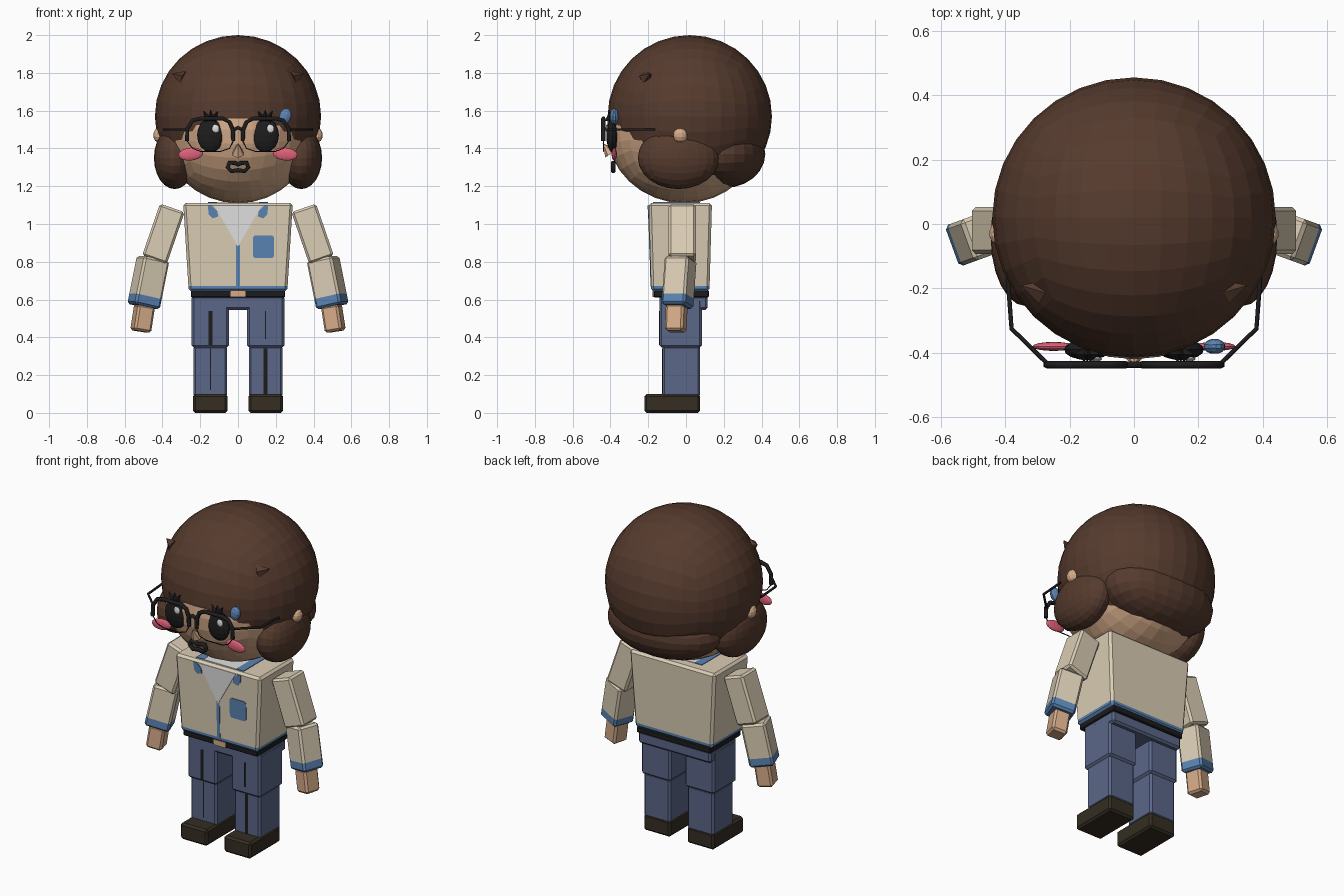
import bpy, bmesh
from math import radians, sin, cos, pi
from mathutils import Vector

default = bpy.data.objects.get("Cube")
if default:
    bpy.data.objects.remove(default, do_unlink=True)


def make_mat(name, *rgb):
    m = bpy.data.materials.new(name)
    m.use_nodes = True
    m.diffuse_color = (*rgb, 1)
    m.node_tree.nodes["Principled BSDF"].inputs["Base Color"].default_value = (*rgb, 1)
    return m


HAIR = make_mat("hair brown", .092, .043, .027)
SKIN = make_mat("skin", .67, .41, .25)
CREAM = make_mat("jacket cream", .70, .61, .46)
WHITE = make_mat("shirt white", .75, .75, .75)
BLUE = make_mat("trim blue", .105, .23, .45)
JEANS = make_mat("denim", .105, .135, .25)
BLACK = make_mat("black", .012, .012, .012)
SHOE = make_mat("shoe brown", .035, .027, .016)
PINK = make_mat("cheek pink", .74, .12, .19)


def finish(name, bm, mats, loc=(0, 0, 0), rot=(0, 0, 0)):
    bmesh.ops.recalc_face_normals(bm, faces=bm.faces)
    me = bpy.data.meshes.new(name)
    bm.to_mesh(me)
    bm.free()
    for m in mats:
        me.materials.append(m)
    ob = bpy.data.objects.new(name, me)
    ob.location, ob.rotation_euler = loc, rot
    bpy.context.collection.objects.link(ob)
    return ob


def ball(name, mat, loc, radii, cells=4, rot=(0, 0, 0)):
    """Ellipsoid made from a subdivided cube pushed onto a sphere."""
    bm = bmesh.new()
    bmesh.ops.create_cube(bm, size=2)
    bmesh.ops.subdivide_edges(bm, edges=bm.edges, cuts=cells - 1, use_grid_fill=True)
    for v in bm.verts:
        d = Vector([sin(c * pi / 4) / cos(c * pi / 4) for c in v.co]).normalized()
        v.co = [a * r for a, r in zip(d, radii)]
    return finish(name, bm, [mat], loc, rot)


def box(name, mat, loc, size, bevel=.012, rot=(0, 0, 0), taper=(1, 1), band=None, band_mat=None):
    """Bevelled box; taper scales the bottom, band recolours a strip at the bottom."""
    bm = bmesh.new()
    bmesh.ops.create_cube(bm, size=1)
    for v in bm.verts:
        if v.co.z < 0:
            v.co.x *= taper[0]
            v.co.y *= taper[1]
        v.co = [a * s for a, s in zip(v.co, size)]
    if bevel:
        bmesh.ops.bevel(bm, geom=bm.edges[:], offset=bevel, segments=1, profile=.5, affect='EDGES')
    mats = [mat]
    if band:
        cut = band - size[2] / 2
        bmesh.ops.bisect_plane(bm, geom=bm.verts[:] + bm.edges[:] + bm.faces[:],
                               plane_co=(0, 0, cut), plane_no=(0, 0, 1))
        for f in bm.faces:
            f.material_index = int(f.calc_center_median().z < cut)
        mats.append(band_mat)
    return finish(name, bm, mats, loc, [radians(a) for a in rot])


def plate(name, mat, outline, front, lift=.004):
    """Thin panel on the front; front(z) gives the y of the surface beneath."""
    bm = bmesh.new()
    layers = [[bm.verts.new((x, front(z) + dy, z)) for x, z in outline] for dy in (-lift, .004)]
    bm.faces.new(layers[0])
    bm.faces.new(layers[1][::-1])
    n = len(outline)
    for i in range(n):
        j = (i + 1) % n
        bm.faces.new((layers[0][i], layers[0][j], layers[1][j], layers[1][i]))
    return finish(name, bm, [mat])


def rect(x0, x1, z0, z1):
    return [(x0, z0), (x1, z0), (x1, z1), (x0, z1)]


def tube(name, mat, points, radius, closed=False):
    cu = bpy.data.curves.new(name, 'CURVE')
    cu.dimensions = '3D'
    cu.bevel_depth, cu.bevel_resolution, cu.use_fill_caps = radius, 1, True
    sp = cu.splines.new('POLY')
    sp.points.add(len(points) - 1)
    for p, co in zip(sp.points, points):
        p.co = (*co, 1)
    sp.use_cyclic_u = closed
    tmp = bpy.data.objects.new(name + "_path", cu)
    me = bpy.data.meshes.new_from_object(tmp)
    bpy.data.objects.remove(tmp)
    me.materials.clear()
    me.materials.append(mat)
    ob = bpy.data.objects.new(name, me)
    bpy.context.collection.objects.link(ob)
    return ob


def cone(name, mat, loc, direction, radius, depth, sides=5):
    bm = bmesh.new()
    bmesh.ops.create_cone(bm, cap_ends=True, segments=sides, radius1=radius, radius2=0, depth=depth)
    return finish(name, bm, [mat], loc, Vector(direction).to_track_quat('Z', 'Y').to_euler())


# Head and hair
ball("head", SKIN, (0, -.01, 1.5), (.40, .41, .39), 8)
ball("hair_cap", HAIR, (0, .02, 1.57), (.44, .435, .43), 8)
ball("hair_back", HAIR, (0, .2, 1.37), (.36, .22, .18), 6)
cone("nose", SKIN, (0, -.42, 1.40), (0, -.6, .8), .035, .07, 6)
mouth = [(-.055, 1.30), (-.045, 1.325), (-.015, 1.322), (0, 1.315), (.015, 1.322), (.045, 1.325),
         (.055, 1.30), (.035, 1.28), (0, 1.285), (-.035, 1.28)]
tube("moustache", BLACK, [(x, -.385, z) for x, z in mouth], .013, True)
ball("hair_clip", BLUE, (.25, -.38, 1.57), (.033, .024, .045), 3, (0, .3, 0))

# Jacket with hem, collar, shirt, placket and pocket
box("jacket", CREAM, (0, -.03, .877), (.58, .335, .47), .014, taper=(.9, .92), band=.03, band_mat=BLUE)


def chest(z):
    return -.1975 + (1.112 - z) * .0285


plate("shirt_front", WHITE, [(-.125, 1.098), (0, .88), (.125, 1.098)], chest)
plate("placket", BLUE, rect(-.01, .01, .67, .89), chest, .003)
plate("pocket", BLUE, [(.08, .83), (.09, .82), (.18, .82), (.19, .83), (.19, .93), (.18, .94),
                       (.09, .94), (.08, .93)], chest)
box("shirt_top", WHITE, (0, -.05, 1.112), (.22, .25, .006), 0)

# Belt and hips
box("belt", BLACK, (0, -.025, .63), (.5, .295, .036), .005)
box("buckle", SKIN, (0, -.174, .63), (.08, .008, .034), 0)
box("hips", JEANS, (0, -.013, .583), (.49, .255, .075), .012)

for s, side in ((1, "left_"), (-1, "right_")):
    # Side hair, ear and tuft
    ball(side + "hair_lobe", HAIR, (s * .335, -.04, 1.35), (.11, .215, .165), 6)
    ball(side + "ear", SKIN, (s * .415, -.03, 1.47), (.035, .04, .042), 3)
    cone(side + "hair_tuft", HAIR, (s * .32, -.2, 1.785), (s, .3, .4), .04, .07)

    # Eyes, lashes and cheeks
    ball(side + "eye", BLACK, (s * .145, -.39, 1.47), (.072, .032, .09), 4)
    ball(side + "eye_shine", WHITE, (s * .145 + .027, -.419, 1.505), (.02, .007, .022), 3)
    for k in (-1, 0, 1):
        cone(side + "lash", BLACK, (s * .145 + k * .025, -.405, 1.575), (k * .6, 0, 1), .022, .06, 4)
    ball(side + "cheek", PINK, (s * .25, -.38, 1.37), (.066, .014, .034), 4, (0, s * .1, 0))

    # Spectacles: heavy upper rim, fine lower rim, folded temple
    rim = [(.27, 1.44), (.268, 1.505), (.24, 1.548), (.2, 1.558), (.08, 1.558), (.045, 1.54),
           (.028, 1.5), (.025, 1.44)]
    tube(side + "upper_rim", BLACK, [(s * x, -.437, z) for x, z in rim], .012)
    low = [(.27, 1.44), (.24, 1.4), (.2, 1.385), (.09, 1.385), (.045, 1.4), (.025, 1.44)]
    tube(side + "lower_rim", BLACK, [(s * x, -.437, z) for x, z in low], .003)
    tube(side + "temple", BLACK, [(s * .265, -.437, 1.5), (s * .38, -.325, 1.5), (s * .392, -.165, 1.5)], .007)

    # Collar flap, on the chest and over the shoulder edge
    plate(side + "collar", BLUE, [(s * .16, 1.098), (s * .155, 1.05), (s * .135, 1.03), (s * .105, 1.04),
                                  (s * .11, 1.07), (s * .14, 1.098)], chest, .006)
    box(side + "collar_top", BLUE, (s * .135, -.05, 1.112), (.05, .25, .008), 0)

    # Arms
    box(side + "upper_arm", CREAM, (s * .395, -.02, .948), (.138, .145, .29), rot=(0, -s * 19, 0))
    box(side + "forearm", CREAM, (s * .475, -.037, .69), (.145, .135, .26), rot=(0, -s * 12, -s * 20),
        band=.055, band_mat=BLUE)
    box(side + "hand", SKIN, (s * .505, -.052, .5), (.095, .1, .14), rot=(0, -s * 9, -s * 15))

    # Legs and shoes
    box(side + "thigh", JEANS, (s * .147, -.028, .475), (.197, .225, .26))
    box(side + "shin", JEANS, (s * .147, -.025, .22), (.178, .2, .27))
    box(side + "shoe", SHOE, (s * .147, -.073, .05), (.182, .296, .1))

    # Dark front stripe, broken on one half of each leg
    wide, thin = (s - 1) / -2 * .007 + .003, (s + 1) / 2 * .007 + .003
    plate(side + "thigh_stripe", BLACK, rect(s * .145 - wide, s * .145 + wide, .36 + .03 * (s > 0), .54),
          lambda z: -.1405, .002)
    plate(side + "shin_stripe", BLACK, rect(s * .145 - thin, s * .145 + thin, .1 + .02 * (s < 0), .34),
          lambda z: -.125, .002)

tube("bridge", BLACK, [(-.03, -.437, 1.495), (0, -.437, 1.51), (.03, -.437, 1.495)], .01)
